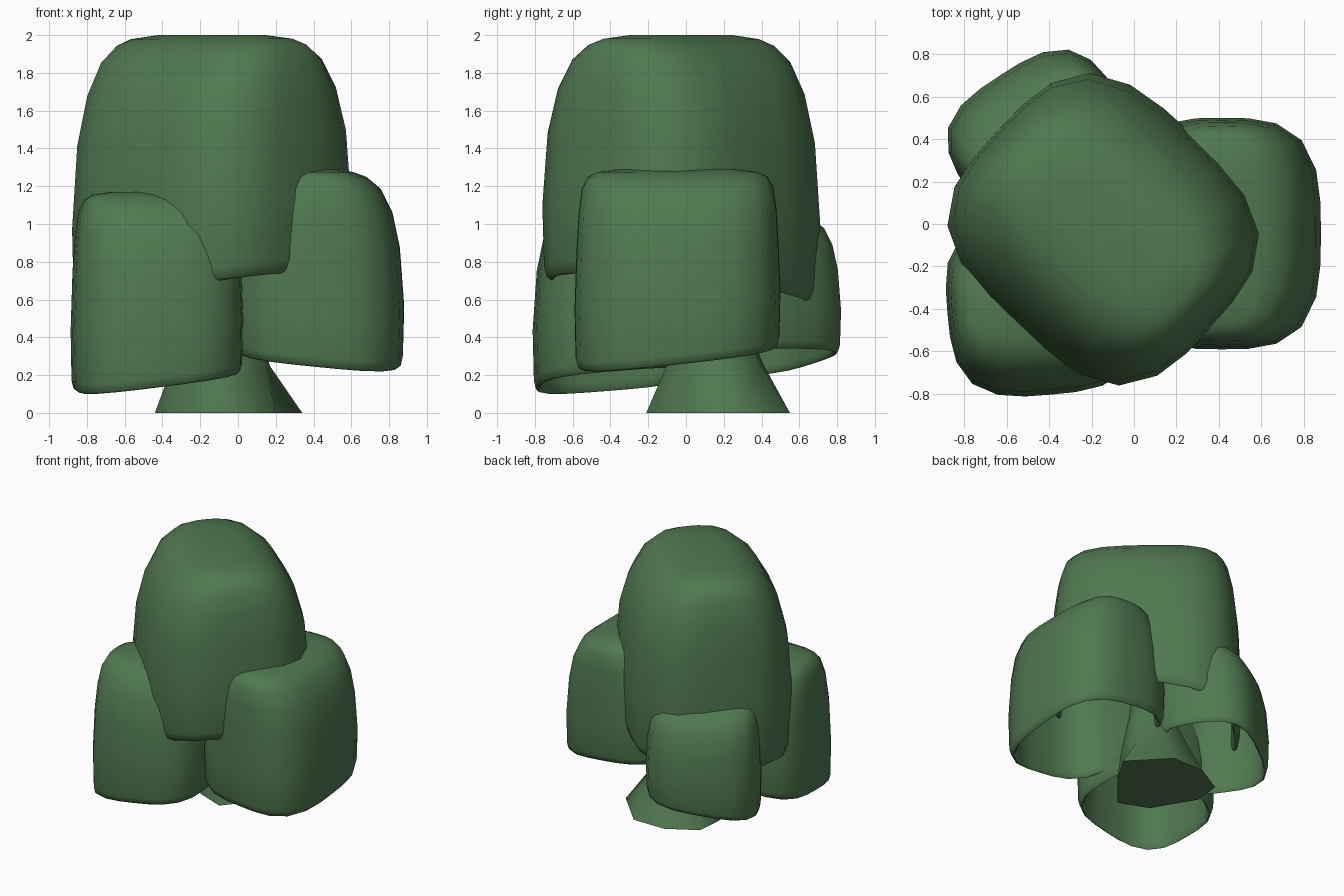
import bpy, bmesh
from math import sin, cos, pi, radians

if "Cube" in bpy.data.objects:
    bpy.data.objects.remove(bpy.data.objects["Cube"])

green = bpy.data.materials.new("leaf_green")
green.diffuse_color = (0.08, 0.19, 0.08, 1)
green.use_nodes = True
green.node_tree.nodes["Principled BSDF"].inputs["Base Color"].default_value = green.diffuse_color


def skin(name, rings):
    """Bridge a list of equal point rings into one smooth closed surface."""
    bm = bmesh.new()
    loops = [[bm.verts.new(p) for p in ring] for ring in rings]
    n = len(loops[0])
    for a, b in zip(loops, loops[1:]):
        for i in range(n):
            j = (i + 1) % n
            bm.faces.new((a[i], a[j], b[j], b[i]))
    for loop in (loops[0], loops[-1]):
        mid = bm.verts.new(sum((v.co for v in loop), loop[0].co * 0) / n)
        for i in range(n):
            bm.faces.new((loop[i], loop[(i + 1) % n], mid))
    bmesh.ops.recalc_face_normals(bm, faces=bm.faces)
    mesh = bpy.data.meshes.new(name)
    bm.to_mesh(mesh)
    bm.free()
    obj = bpy.data.objects.new(name, mesh)
    bpy.context.collection.objects.link(obj)
    mesh.materials.append(green)
    bpy.context.view_layer.objects.active = obj
    obj.select_set(True)
    bpy.ops.object.shade_smooth_by_angle(angle=radians(60))
    obj.select_set(False)
    return obj


# Shell profile (height fraction, depth scale, width scale): inside top, rim, outside top
PROFILE = [
    (0.94, 0.30, 0.60), (0.88, 0.62, 0.83), (0.72, 0.78, 0.87), (0.50, 0.87, 0.90),
    (0.25, 0.90, 0.92), (0.05, 0.90, 0.915), (0.01, 0.91, 0.925), (0.00, 0.935, 0.945),
    (0.01, 0.965, 0.97), (0.05, 0.985, 0.99), (0.30, 1.00, 1.00), (0.60, 0.95, 0.98),
    (0.78, 0.865, 0.96), (0.90, 0.73, 0.93), (0.96, 0.57, 0.87), (0.985, 0.42, 0.78),
    (1.00, 0.22, 0.55),
]


def leaf_clump(name, center, half, z0, z1, angle, tilt, dome=0.0, sides=24, power=3.2):
    """Hollow rounded-box clump, domed along its local x, open below."""
    ca, sa = cos(radians(angle)), sin(radians(angle))
    rings = []
    for t, sx, sy in PROFILE:
        shrink = 1 - dome * max(0, 2 * t - 1) ** 2
        ring = []
        for i in range(sides):
            a = 2 * pi * i / sides
            r = shrink * (abs(cos(a)) ** power + abs(sin(a)) ** power) ** (-1 / power)
            lx, ly = half[0] * sx * r * cos(a), half[1] * sy * r * sin(a)
            x, y = lx * ca - ly * sa, lx * sa + ly * ca
            z = z0 + t * (z1 - z0) + (1 - t) * (tilt[0] * x + tilt[1] * y)
            ring.append((center[0] + x, center[1] + y, z))
        rings.append(ring)
    return skin(name, rings)


# Foliage
leaf_clump("crown_clump", (-0.14, -0.025), (0.61, 0.685), 0.64, 2.0, 47, (0.15, -0.08), 0.09)
leaf_clump("front_left_clump", (-0.43, -0.38), (0.425, 0.45), 0.17, 1.17, -85, (0.12, 0.09), 0.03)
leaf_clump("right_clump", (0.415, -0.045), (0.465, 0.545), 0.30, 1.29, 0, (-0.10, 0.11))
leaf_clump("back_left_clump", (-0.425, 0.38), (0.38, 0.42), 0.27, 1.05, 123, (0.16, 0.08), 0.03)

# Trunk, with an uneven flared foot
FOOT = [(0.34, 0.28), (0.08, 0.55), (-0.19, 0.55), (-0.42, 0.42),
        (-0.44, 0.20), (-0.25, -0.12), (-0.02, -0.21), (0.20, 0.05)]
STEM = [(-0.09, 0.155, 0.25, 0.27), (-0.07, 0.11, 0.6, 0.16), (-0.08, 0.05, 1.3, 0.11)]
rings = [[(x, y, 0) for x, y in FOOT]]
for x, y, z, r in STEM:
    rings.append([(x + r * cos(k * pi / 4 + 0.3), y + r * sin(k * pi / 4 + 0.3), z)
                  for k in range(8)])
skin("trunk", rings)
